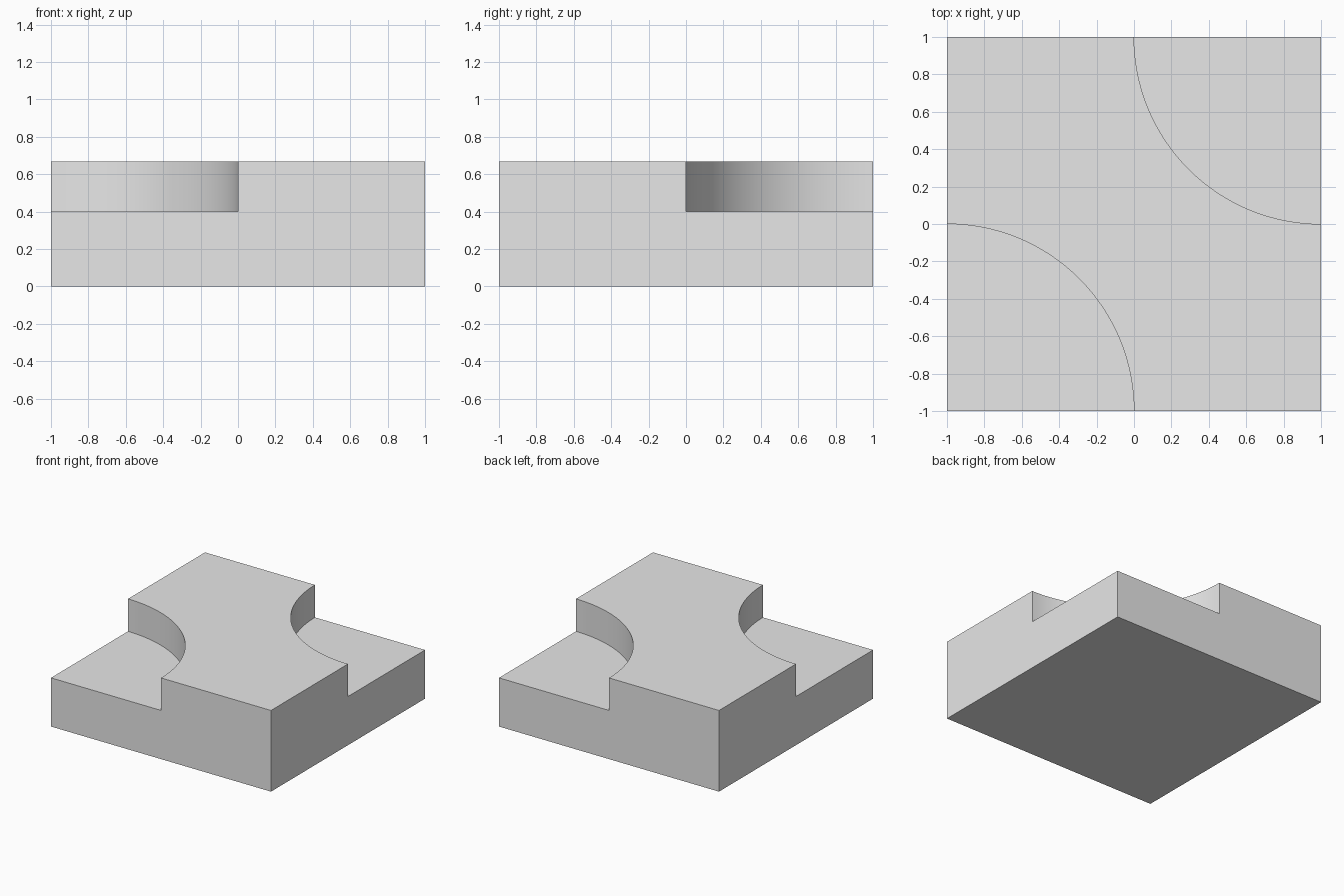
import bpy

cube = bpy.data.objects.get("Cube")
if cube:
    bpy.data.objects.remove(cube, do_unlink=True)

HEIGHT = 0.667
LEDGE = 0.4

# Single plain grey
grey = bpy.data.materials.new("light_grey")
grey.use_nodes = True
grey.diffuse_color = (0.8, 0.8, 0.8, 1)
grey.node_tree.nodes["Principled BSDF"].inputs["Base Color"].default_value = (0.8, 0.8, 0.8, 1)

# Square block
bpy.ops.mesh.primitive_cube_add(size=2, location=(0, 0, HEIGHT / 2))
block = bpy.context.object
block.name = "notched_block"
block.scale.z = HEIGHT / 2
bpy.ops.object.transform_apply(location=True, rotation=False, scale=True)
block.data.materials.append(grey)

# Quarter-round ledges cut into two opposite corners
cutters = []
for side in (-1, 1):
    bpy.ops.mesh.primitive_cylinder_add(vertices=128, radius=1, depth=1,
                                        location=(side, side, LEDGE + 0.5))
    cutter = bpy.context.object
    cutter.name = "corner_cutter"
    cutter.hide_render = True
    cutter.data.materials.append(grey)
    cut = block.modifiers.new("corner_cut", "BOOLEAN")
    cut.operation = "DIFFERENCE"
    cut.solver = "EXACT"
    cut.object = cutter
    cutters.append(cutter)

# Apply the cuts and drop the cutters
bpy.ops.object.select_all(action="DESELECT")
block.select_set(True)
bpy.context.view_layer.objects.active = block
for name in [m.name for m in block.modifiers]:
    bpy.ops.object.modifier_apply(modifier=name)
for cutter in cutters:
    bpy.data.objects.remove(cutter, do_unlink=True)

# Smooth curved walls, sharp corners
bpy.ops.object.shade_smooth_by_angle(angle=0.5)
